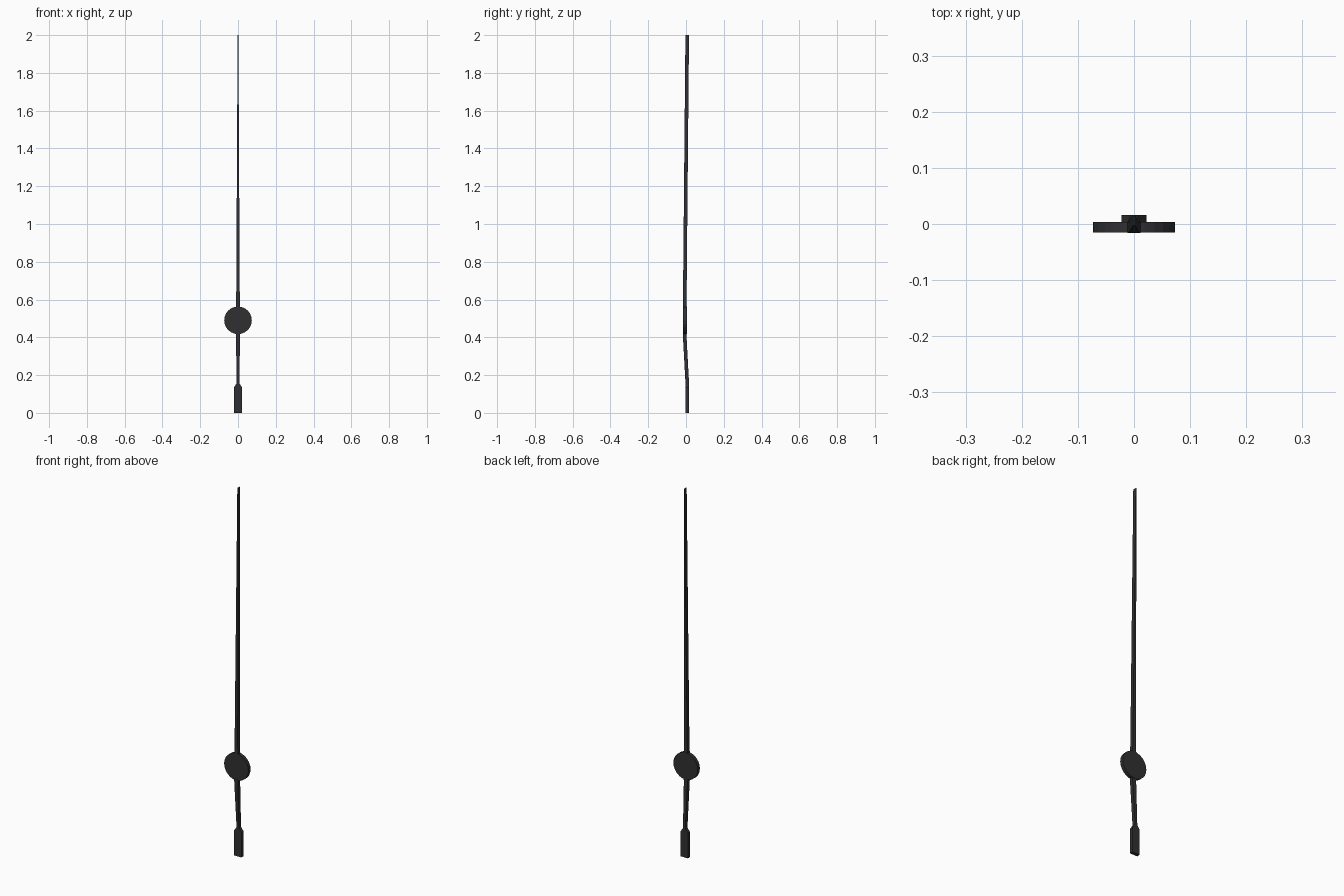
import bpy, bmesh, math

if "Cube" in bpy.data.objects:
    bpy.data.objects.remove(bpy.data.objects["Cube"])

BACK, FRONT, T = 0.0065, -0.0065, 0.019   # mid-plane offsets and plate thickness

mat = bpy.data.materials.new("black")
mat.diffuse_color = (0.03, 0.03, 0.03, 1)
mat.use_nodes = True
mat.node_tree.nodes["Principled BSDF"].inputs["Base Color"].default_value = mat.diffuse_color


def plate(name, stations):
    """Flat bar through stations of (z, half width, mid y), square in section."""
    bm = bmesh.new()
    rings = []
    for z, w, y in stations:
        rings.append([bm.verts.new((sx * w, y + sy * T / 2, z))
                      for sx, sy in ((-1, -1), (1, -1), (1, 1), (-1, 1))])
    for a, b in zip(rings, rings[1:]):
        for i in range(4):
            j = (i + 1) % 4
            bm.faces.new((a[i], a[j], b[j], b[i]))
    bm.faces.new(rings[0])
    bm.faces.new(rings[-1])
    bmesh.ops.recalc_face_normals(bm, faces=bm.faces)
    me = bpy.data.meshes.new(name)
    bm.to_mesh(me)
    bm.free()
    me.materials.append(mat)
    ob = bpy.data.objects.new(name, me)
    bpy.context.collection.objects.link(ob)
    return ob


# counterweight with sloped shoulders, and the bent tail above it
plate("counterweight_tail", [(0, 0.022, BACK), (0.135, 0.022, BACK),
                             (0.155, 0.008, BACK), (0.17, 0.007, BACK - 0.0005),
                             (0.40, 0.011, FRONT), (0.425, 0.012, FRONT)])

# long needle, tapering and leaning back to the tip
plate("needle", [(0.555, 0.012, FRONT), (0.60, 0.0095, FRONT),
                 (2.0, 0.002, BACK)])

# round hub
bpy.ops.mesh.primitive_cylinder_add(vertices=24, radius=0.073, depth=T,
                                    location=(0, FRONT + 0.001, 0.49),
                                    rotation=(math.pi / 2, 0, 0))
hub = bpy.context.object
hub.name = "hub_disc"
hub.data.materials.append(mat)
